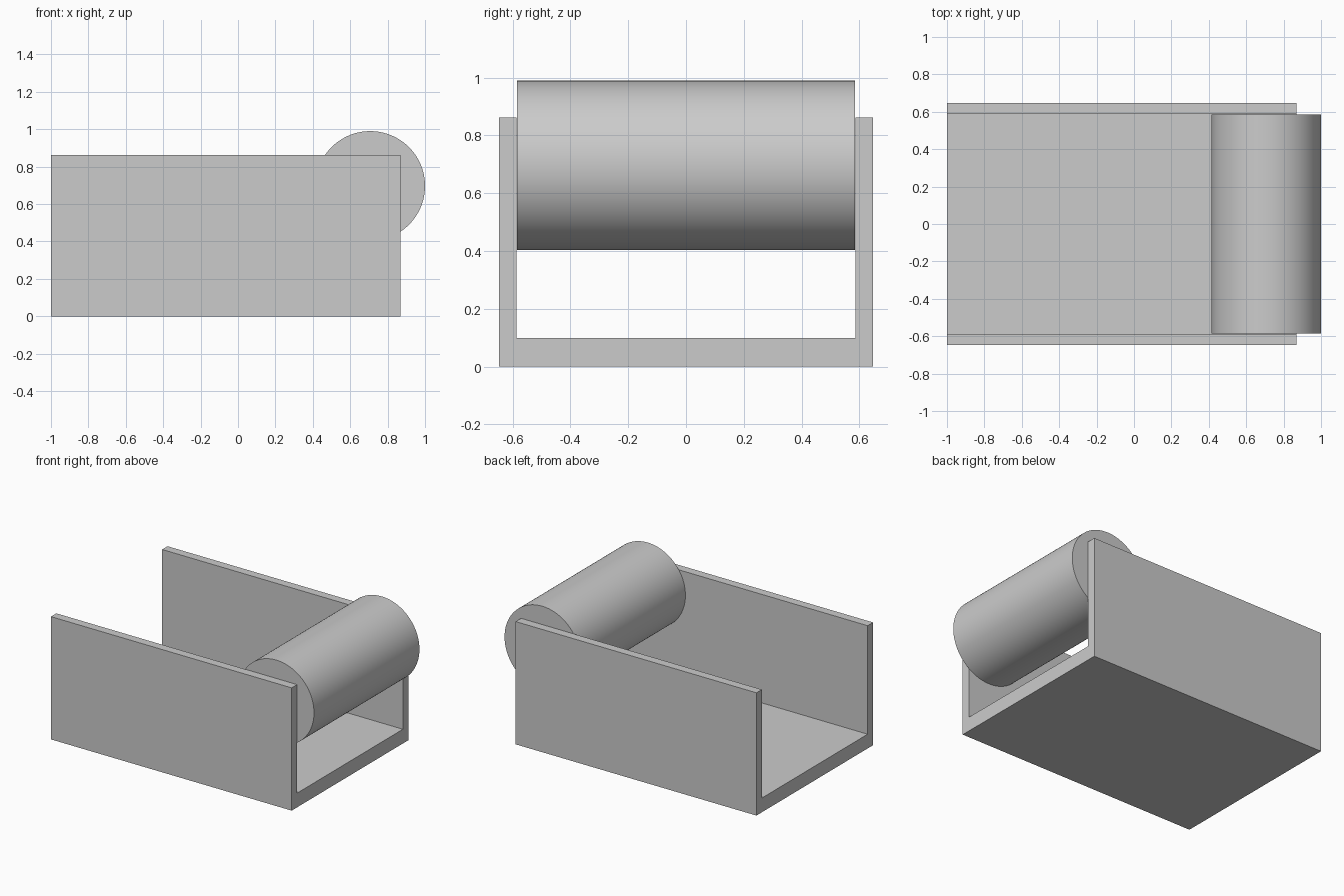
import bpy
import bmesh
from math import radians

cube = bpy.data.objects.get("Cube")
if cube:
    bpy.data.objects.remove(cube, do_unlink=True)

# Single plain grey
grey = bpy.data.materials.new("grey")
grey.use_nodes = True
colour = (0.6, 0.6, 0.6, 1)
grey.diffuse_color = colour
grey.node_tree.nodes["Principled BSDF"].inputs["Base Color"].default_value = colour

# Trough: U-shaped profile in the YZ plane, extruded along x
X0, X1 = -1.0, 0.87
HALF, INNER, TOP, FLOOR = 0.647, 0.587, 0.862, 0.10
half_profile = [(HALF, 0), (HALF, TOP), (INNER, TOP), (INNER, FLOOR)]
profile = half_profile + [(-y, z) for y, z in reversed(half_profile)]

bm = bmesh.new()
end = bm.faces.new([bm.verts.new((X0, y, z)) for y, z in profile])
extruded = bmesh.ops.extrude_face_region(bm, geom=[end], use_keep_orig=True)
moved = [g for g in extruded["geom"] if isinstance(g, bmesh.types.BMVert)]
bmesh.ops.translate(bm, verts=moved, vec=(X1 - X0, 0, 0))
bmesh.ops.recalc_face_normals(bm, faces=bm.faces)
mesh = bpy.data.meshes.new("trough")
bm.to_mesh(mesh)
bm.free()
trough = bpy.data.objects.new("trough", mesh)
bpy.context.collection.objects.link(trough)
mesh.materials.append(grey)

# Roller lying across the open end, between the walls
bpy.ops.mesh.primitive_cylinder_add(
    vertices=96, radius=0.293, depth=1.17,
    location=(0.707, 0, 0.697), rotation=(radians(90), 0, 0))
roller = bpy.context.object
roller.name = "roller"
roller.data.materials.append(grey)
bpy.ops.object.shade_smooth_by_angle(angle=radians(30))
